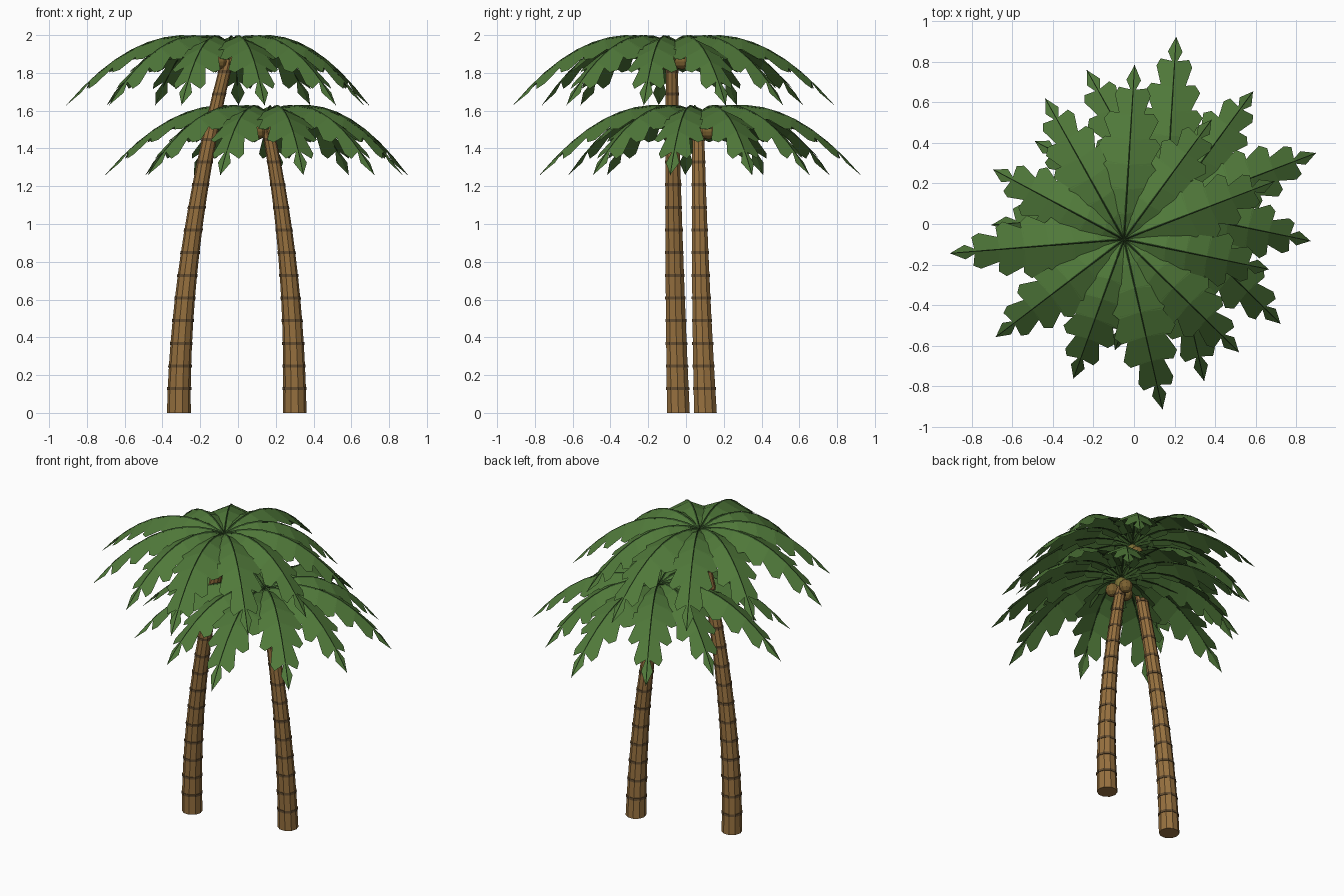
import bpy, bmesh, math
from mathutils import Vector

cube = bpy.data.objects.get("Cube")
if cube:
    bpy.data.objects.remove(cube, do_unlink=True)


def material(name, rgb):
    m = bpy.data.materials.new(name)
    m.use_nodes = True
    m.diffuse_color = (*rgb, 1)
    m.node_tree.nodes["Principled BSDF"].inputs["Base Color"].default_value = (*rgb, 1)
    return m


BARK = material("bark brown", (0.31, 0.165, 0.05))
RING = material("ring dark brown", (0.13, 0.075, 0.03))
LEAF = material("leaf green", (0.08, 0.19, 0.042))
RIB = material("rib dark green", (0.03, 0.075, 0.018))
NUT = material("coconut brown", (0.2, 0.12, 0.03))
HUB = material("hub olive", (0.19, 0.16, 0.035))


def finish(name, bm, *mats):
    mesh = bpy.data.meshes.new(name)
    bm.to_mesh(mesh)
    bm.free()
    for m in mats:
        mesh.materials.append(m)
    obj = bpy.data.objects.new(name, mesh)
    bpy.context.collection.objects.link(obj)
    return obj


def loft(bm, rings, mats):
    """Skin a list of point rings and cap both ends."""
    loops = [[bm.verts.new(p) for p in ring] for ring in rings]
    n = len(loops[0])
    for a, b, mat in zip(loops, loops[1:], mats):
        for i in range(n):
            j = (i + 1) % n
            bm.faces.new((a[i], a[j], b[j], b[i])).material_index = mat
    bm.faces.new(loops[0][::-1])
    bm.faces.new(loops[-1])


def trunk(name, base, top, height, power, sides=10, step=0.12, band=0.016):
    """Curved tapering trunk with a raised dark ring at every step."""
    def ring(z, swell=1.0):
        t = z / height
        x = base[0] + (top[0] - base[0]) * t ** power
        y = base[1] + (top[1] - base[1]) * (1.7 * t - 0.7 * t * t)
        r = (0.063 - 0.031 * t) * swell
        return [(x + r * math.cos(a), y + r * math.sin(a), z)
                for a in (math.tau * i / sides for i in range(sides))]

    rings, mats = [ring(0)], []
    z = step
    while z < height - band:
        rings += [ring(z), ring(z, 1.06), ring(z + band, 1.06), ring(z + band)]
        mats += [0, 1, 1, 1]
        z += step
    rings.append(ring(height))
    mats.append(0)
    bm = bmesh.new()
    loft(bm, rings, mats)
    finish(name, bm, BARK, RING)


# Half width of the frond at the outer end of each leaflet pair
WIDTHS = (0.045, 0.1, 0.14, 0.155, 0.135, 0.088, 0.036)


def arch(t):
    return 0.37 * t - 0.685 * t * t


def frond(name, hub, angle, length):
    out = Vector((math.cos(angle), math.sin(angle), 0))
    side = Vector((-out.y, out.x, 0))

    def point(t, w=0.0, lift=0.0):
        p = hub + out * (length * t) + side * w
        p.z += arch(t) - 0.45 * abs(w) + lift
        return p

    # Leaflet pairs that fold down from the rib, ending in an arrowhead
    bm = bmesh.new()
    n = len(WIDTHS)
    for s in (-1, 1):
        for k, w in enumerate(WIDTHS):
            a, b = k / n, (k + 1) / n
            if k == n - 1:
                pts = [point(a), point(b), point(a + 0.4 / n, s * w), point(a, s * 0.012)]
            else:
                inner = 0.3 if k == 0 else 0.68
                pts = [point(a), point(b), point(b + 0.1 / n, s * w * 0.8),
                       point(b - 0.2 / n, s * w), point(a, s * w * inner)]
            face = bm.faces.new([bm.verts.new(p) for p in pts])
            if s > 0:
                face.normal_flip()
    bmesh.ops.remove_doubles(bm, verts=bm.verts, dist=0.0005)
    finish(name, bm, LEAF)

    # Thin central rib
    bm = bmesh.new()
    rings = []
    for k in range(11):
        t = k / 10
        r = 0.007 - 0.005 * t
        rings.append([point(t, r, 0), point(t, 0, r), point(t, -r, 0), point(t, 0, -r)])
    loft(bm, rings, [0] * 10)
    finish(name + "_rib", bm, RIB)


def ball(name, centre, radius, mat):
    bm = bmesh.new()
    bmesh.ops.create_uvsphere(bm, u_segments=10, v_segments=6, radius=radius)
    bmesh.ops.translate(bm, verts=bm.verts, vec=centre)
    finish(name, bm, mat)


def palm(name, base, top, peak, power):
    hub = Vector((top[0], top[1], peak - 0.055))
    trunk(name + "_trunk", base, top, peak - 0.11, power)
    # Crown of fronds in three repeating lengths
    count = 11
    for i in range(count):
        angle = math.radians(21) + math.tau * i / count
        frond(f"{name}_frond_{i + 1}", hub, angle, (0.795, 0.73, 0.86)[i % 3])
    # Bud and coconuts below the crown
    ball(name + "_crown_bud", hub + Vector((0, 0, -0.045)), 0.045, HUB)
    for i in range(3):
        a = math.radians(80 + 120 * i)
        offset = Vector((0.055 * math.cos(a), 0.055 * math.sin(a), -0.085))
        ball(f"{name}_coconut_{i + 1}", hub + offset, 0.043, NUT)


palm("tall_palm", (-0.313, -0.04), (-0.05, -0.075), 2.0, 1.85)
palm("short_palm", (0.30, 0.103), (0.155, 0.065), 1.63, 2.1)
